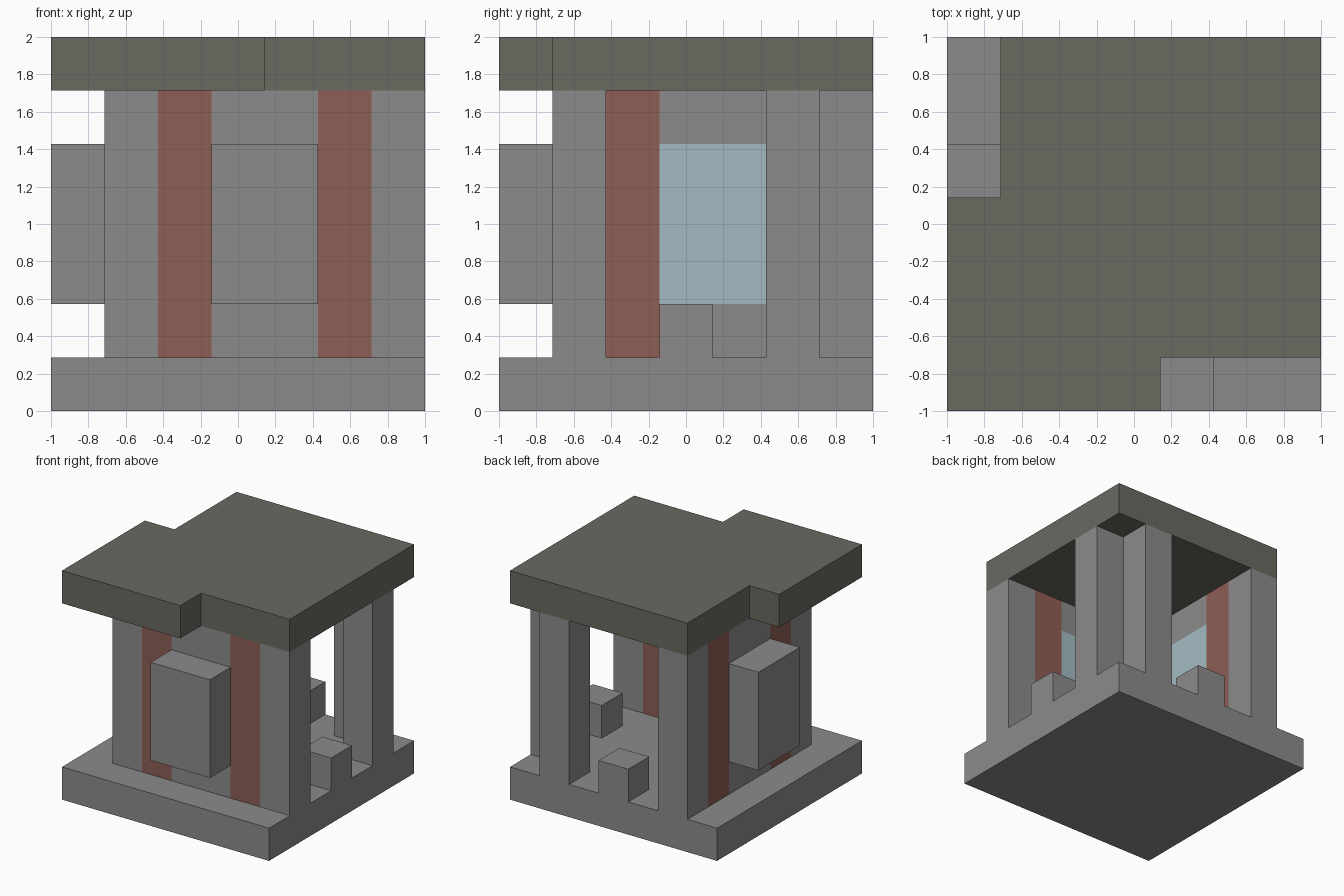
import bpy
import bmesh

if "Cube" in bpy.data.objects:
    bpy.data.objects.remove(bpy.data.objects["Cube"], do_unlink=True)

CELL = 2 / 7  # everything sits on a grid of seven cells per side


def material(name, rgb):
    mat = bpy.data.materials.new(name)
    mat.use_nodes = True
    color = (*rgb, 1)
    mat.diffuse_color = color
    mat.node_tree.nodes["Principled BSDF"].inputs["Base Color"].default_value = color
    return mat


stone = material("grey stone", (0.26, 0.26, 0.26))
brick = material("red brick", (0.27, 0.113, 0.089))
glass = material("pale blue glass", (0.365, 0.5, 0.545))
slate = material("dark olive slate", (0.14, 0.143, 0.118))


def prism(name, outline, z0, z1, mat):
    """Extrude a grid outline from height z0 to z1."""
    bm = bmesh.new()
    verts = [bm.verts.new((x * CELL - 1, y * CELL - 1, z0 * CELL)) for x, y in outline]
    face = bm.faces.new(verts)
    result = bmesh.ops.extrude_face_region(bm, geom=[face])
    top = [v for v in result["geom"] if isinstance(v, bmesh.types.BMVert)]
    bmesh.ops.translate(bm, verts=top, vec=(0, 0, (z1 - z0) * CELL))
    bmesh.ops.recalc_face_normals(bm, faces=bm.faces)
    mesh = bpy.data.meshes.new(name)
    bm.to_mesh(mesh)
    bm.free()
    mesh.materials.append(mat)
    obj = bpy.data.objects.new(name, mesh)
    bpy.context.collection.objects.link(obj)
    return obj


def block(name, x, y, z, mat):
    outline = [(x[0], y[0]), (x[1], y[0]), (x[1], y[1]), (x[0], y[1])]
    return prism(name, outline, z[0], z[1], mat)


def twin(name, along, depth, z, mat):
    """A block on the front side and its diagonal mirror on the right side."""
    block("front_" + name, along, depth, z, mat)
    block("side_" + name, depth, along, z, mat)


# Base slab and roof with two notched corners
block("base", (0, 7), (0, 7), (0, 1), stone)
prism("roof", [(0, 0), (4, 0), (4, 1), (7, 1), (7, 7), (1, 7), (1, 4), (0, 4)], 6, 7, slate)

# Two closed walls: shared corner, brick columns, window between, end pillar
WALL, FULL = (1, 2), (1, 6)
block("wall_corner", WALL, WALL, FULL, stone)
twin("inner_brick_column", (2, 3), WALL, FULL, brick)
twin("window_sill", (3, 5), WALL, (1, 2), stone)
twin("window_glass", (3, 5), WALL, (2, 5), glass)
twin("window_lintel", (3, 5), WALL, (5, 6), stone)
twin("outer_brick_column", (5, 6), WALL, FULL, brick)
twin("end_pillar", (6, 7), WALL, FULL, stone)

# Boxes hung outside the windows
twin("window_box", (3, 5), (0, 1), (2, 5), stone)

# Open sides: paired rear pillars and low blocks
twin("rear_pillar", (5, 6), (6, 7), FULL, stone)
twin("low_block", (3, 4), (6, 7), (1, 2), stone)
